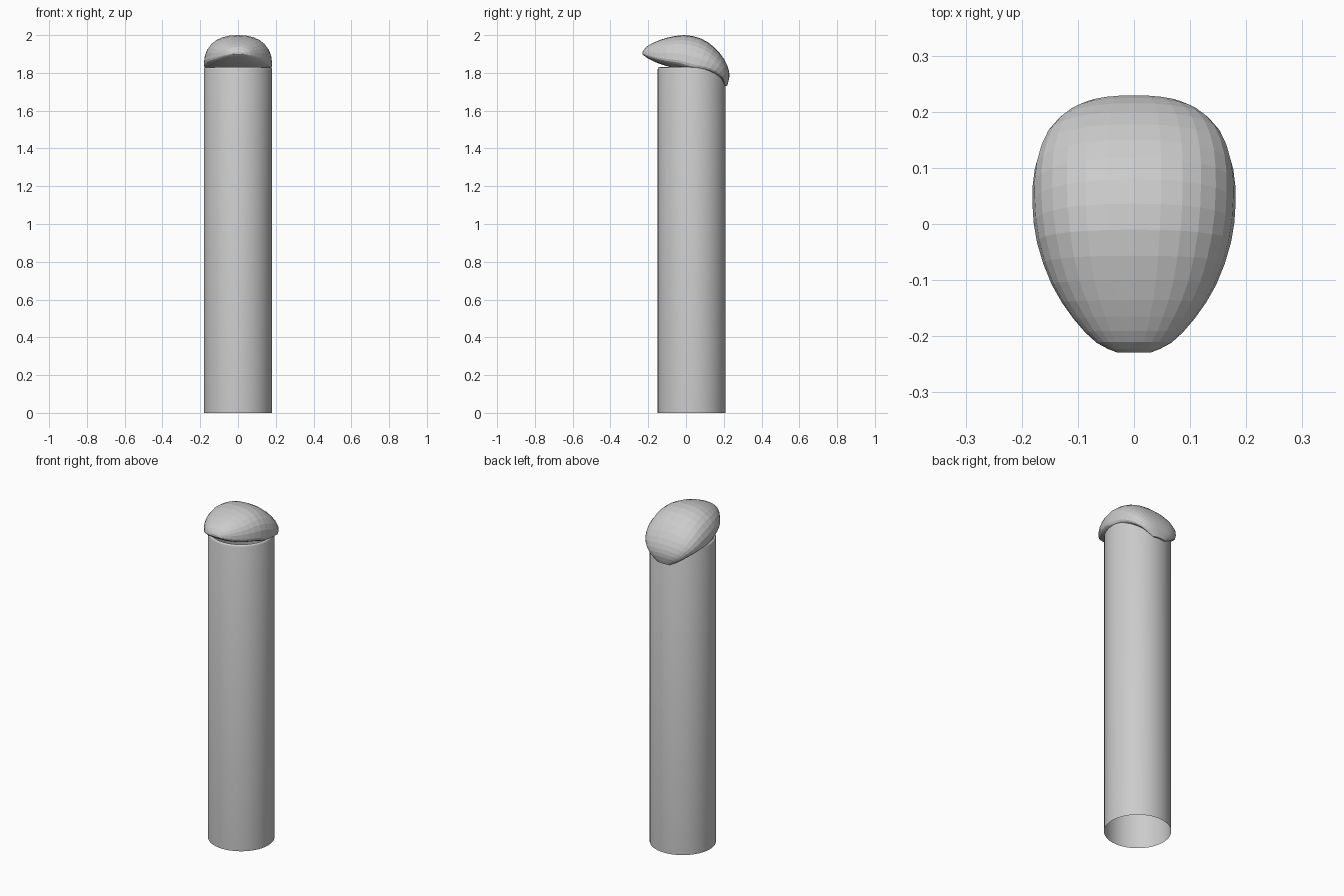
import bpy
import bmesh
from math import cos, sin, tau, copysign
from mathutils import Vector

cube = bpy.data.objects.get("Cube")
if cube:
    bpy.data.objects.remove(cube, do_unlink=True)

grey = bpy.data.materials.new("plain grey")
grey.use_nodes = True
color = (0.6, 0.6, 0.6, 1)
grey.diffuse_color = color
grey.node_tree.nodes["Principled BSDF"].inputs["Base Color"].default_value = color


def loft(name, rings, close_ends=False):
    """Skin a list of closed rings that have equal point counts."""
    bm = bmesh.new()
    loops = [[bm.verts.new(p) for p in ring] for ring in rings]
    count = len(loops[0])
    for low, high in zip(loops, loops[1:]):
        for i in range(count):
            j = (i + 1) % count
            bm.faces.new((low[i], low[j], high[j], high[i]))
    if close_ends:
        bm.faces.new(loops[0])
        bm.faces.new(loops[-1])
        bmesh.ops.remove_doubles(bm, verts=bm.verts, dist=0.0005)
        bmesh.ops.recalc_face_normals(bm, faces=bm.faces)
    mesh = bpy.data.meshes.new(name)
    bm.to_mesh(mesh)
    bm.free()
    mesh.materials.append(grey)
    obj = bpy.data.objects.new(name, mesh)
    bpy.context.collection.objects.link(obj)
    return obj


def circle(radius, z, y=0.03, sides=48):
    return [(radius * cos(tau * i / sides), y + radius * sin(tau * i / sides), z)
            for i in range(sides)]


# Hollow post, open at the bottom, with a softened top rim
post = loft("post", [circle(0.18, 0), circle(0.18, 1.82),
                     circle(0.177, 1.828), circle(0.17, 1.83)])
for face in post.data.polygons:
    face.use_smooth = True

# Hood sections from brim to rear tongue: top y, top z, bottom y, bottom z, half width
stations = [Vector(s) for s in (
    (-0.229, 1.912, -0.229, 1.898, 0.03),
    (-0.21, 1.938, -0.212, 1.883, 0.067),
    (-0.165, 1.963, -0.17, 1.86, 0.108),
    (-0.10, 1.986, -0.11, 1.838, 0.147),
    (-0.01, 2.0, -0.04, 1.82, 0.173),
    (0.08, 1.982, 0.02, 1.80, 0.181),
    (0.15, 1.935, 0.08, 1.80, 0.177),
    (0.20, 1.875, 0.14, 1.79, 0.156),
    (0.225, 1.82, 0.18, 1.77, 0.12),
    (0.229, 1.775, 0.195, 1.75, 0.085),
    (0.218, 1.732, 0.205, 1.73, 0.04),
)]


def refine(points):
    """Insert a smoothly interpolated section between neighbours."""
    result = [points[0]]
    last = len(points) - 1
    for i in range(last):
        a, b = points[i], points[i + 1]
        before, after = points[max(i - 1, 0)], points[min(i + 2, last)]
        result += [(a + b) * 0.5625 - (before + after) * 0.0625, b]
    return result


def hood_section(station, sides=28, power=0.88, belly=0.25):
    """Domed section whose widest line sits low."""
    top_y, top_z, low_y, low_z, width = station
    ring = []
    for i in range(sides):
        u, v = cos(tau * i / sides), sin(tau * i / sides)
        lift = copysign(abs(v) ** power, v)
        t = belly + lift * (1 - belly if v > 0 else belly)
        ring.append((width * copysign(abs(u) ** power, u),
                     low_y + (top_y - low_y) * t,
                     low_z + (top_z - low_z) * t))
    return ring


# Faceted hood with a forward brim and a tongue down the back
loft("hood", [hood_section(s) for s in refine(stations)], close_ends=True)
